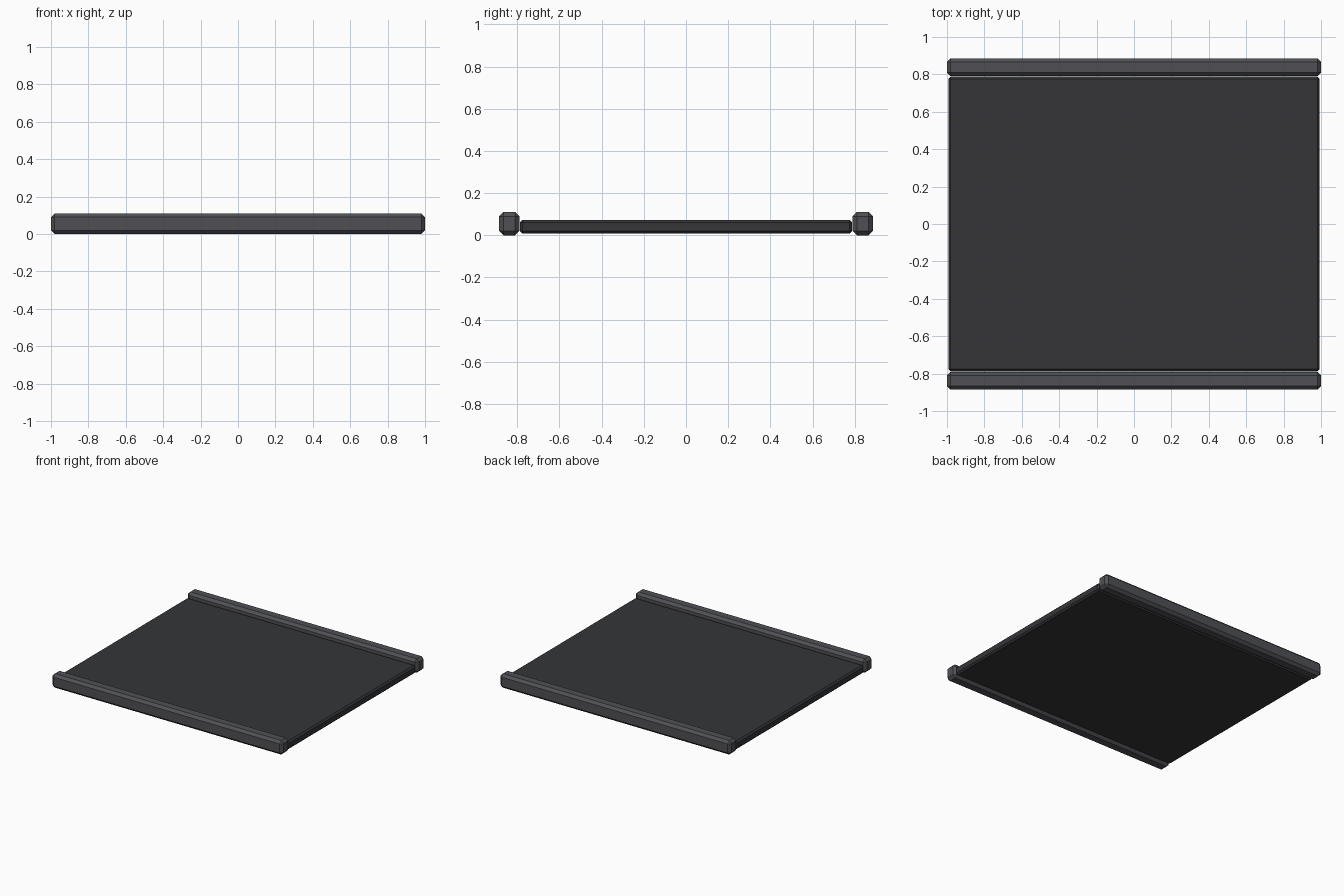
import bpy

if "Cube" in bpy.data.objects:
    bpy.data.objects.remove(bpy.data.objects["Cube"])


def material(name, rgb):
    m = bpy.data.materials.new(name)
    m.diffuse_color = (*rgb, 1)
    m.use_nodes = True
    m.node_tree.nodes["Principled BSDF"].inputs["Base Color"].default_value = m.diffuse_color
    return m


def chamfered_box(name, size, centre, chamfer, mat):
    bpy.ops.mesh.primitive_cube_add(size=1, location=centre)
    ob = bpy.context.object
    ob.name = name
    ob.scale = size
    bpy.ops.object.transform_apply(location=False, rotation=False, scale=True)
    bev = ob.modifiers.new("chamfer", 'BEVEL')
    bev.width = chamfer
    bev.segments = 1
    ob.data.materials.append(mat)
    return ob


dark = material("dark_panel", (0.035, 0.036, 0.04))
grey = material("grey_rail", (0.08, 0.081, 0.09))

# Flat deck between the rails
chamfered_box("deck_panel", (1.985, 1.576, 0.064), (0, 0, 0.041), 0.012, dark)

# Raised rails along front and back edges
for side, y in (("front", -1), ("back", 1)):
    chamfered_box(side + "_rail", (2.0, 0.096, 0.11), (0, y * 0.838, 0.055), 0.02, grey)
